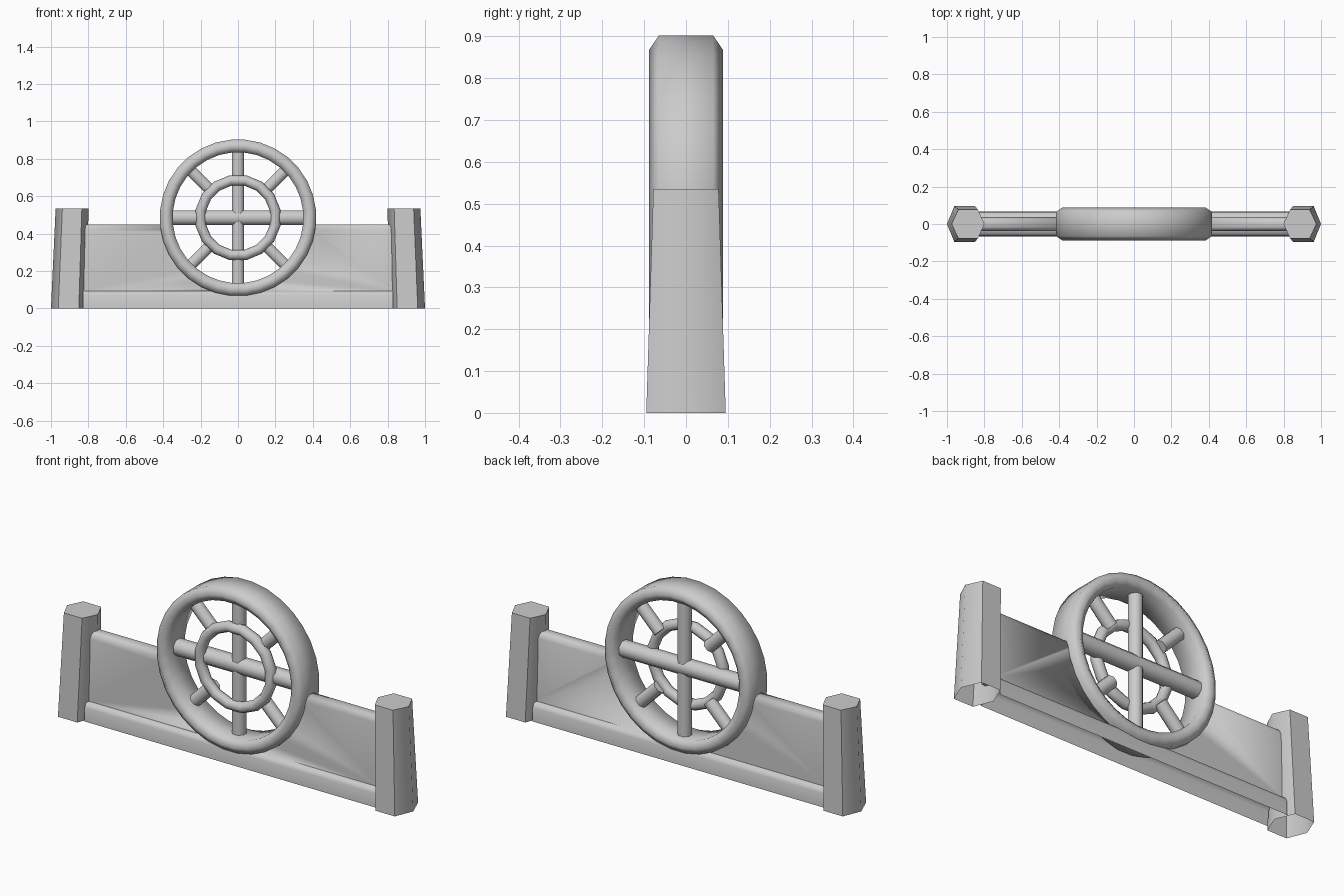
import bpy, bmesh
from math import pi, sin, cos
from mathutils import Matrix, Vector

if "Cube" in bpy.data.objects:
    bpy.data.objects.remove(bpy.data.objects["Cube"])

HUB = 0.485  # wheel centre height


def finish(bm, name, angle=50):
    bmesh.ops.recalc_face_normals(bm, faces=bm.faces)
    me = bpy.data.meshes.new(name)
    bm.to_mesh(me)
    bm.free()
    ob = bpy.data.objects.new(name, me)
    bpy.context.collection.objects.link(ob)
    bpy.ops.object.select_all(action='DESELECT')
    ob.select_set(True)
    bpy.context.view_layer.objects.active = ob
    bpy.ops.object.shade_smooth_by_angle(angle=angle * pi / 180)
    return ob


def loft(name, loops, wrap=False, cap_start=False, cap_end=False, closed=True, angle=50):
    """Skin a list of equal-length point loops."""
    bm = bmesh.new()
    rings = [[bm.verts.new(p) for p in loop] for loop in loops]
    n = len(rings[0])
    for i in range(len(rings) if wrap else len(rings) - 1):
        a, b = rings[i], rings[(i + 1) % len(rings)]
        for j in range(n if closed else n - 1):
            k = (j + 1) % n
            bm.faces.new((a[j], a[k], b[k], b[j]))
    if cap_start:
        bm.faces.new(rings[0])
    if cap_end:
        bm.faces.new(rings[-1])
    return finish(bm, name, angle)


def hoop(name, section, segments):
    """Revolve a (radius, y) section about the wheel axis."""
    loops = []
    for i in range(segments):
        a = 2 * pi * (i + 0.5) / segments
        loops.append([(r * cos(a), y, HUB + r * sin(a)) for r, y in section])
    return loft(name, loops, wrap=True, angle=75)


def bar(name, r0, r1, angle, radius):
    """Eight-sided rod lying in the wheel plane."""
    bm = bmesh.new()
    bmesh.ops.create_cone(bm, cap_ends=True, segments=8, radius1=radius / cos(pi / 8),
                          radius2=radius / cos(pi / 8), depth=r1 - r0,
                          matrix=Matrix.Rotation(pi / 8, 4, 'Z'))
    bm.transform(Matrix.Translation((0, 0.01, HUB)) @ Matrix.Rotation(pi / 2 - angle, 4, 'Y')
                 @ Matrix.Translation((0, 0, (r0 + r1) / 2)))
    return finish(bm, name)


# Wheel rim and inner ring
hoop("wheel_rim", [(0.419, -0.065), (0.419, 0.065), (0.385, 0.088),
                   (0.35, 0.065), (0.35, -0.065), (0.385, -0.088)], 32)
hoop("inner_ring", [(0.203 + 0.028 * cos(k * pi / 4), -0.018 + 0.028 * sin(k * pi / 4))
                    for k in range(8)], 16)

# Spokes: two crossing bars and four short diagonals
bar("horizontal_bar", -0.36, 0.36, 0, 0.04)
bar("vertical_bar", -0.36, 0.36, pi / 2, 0.033)
for i in range(4):
    bar("diagonal_spoke", 0.2, 0.37, pi / 4 + i * pi / 2, 0.031)

# Tapered six-sided posts, leaning slightly inward, open underneath
for side in (-1, 1):
    loops = []
    for z, cx, rx, fx, ry in ((0, 0.906, 0.094, 0.055, 0.095), (0.535, 0.887, 0.088, 0.052, 0.078)):
        loops.append([(side * cx + x, y, z) for x, y in
                      ((rx, 0), (fx, ry), (-fx, ry), (-rx, 0), (-fx, -ry), (fx, -ry))])
    loft("post", loops, cap_end=True, angle=65)

# Wall panels with rounded top, cut where the wheel sits
half = [(0.037, 0.09), (0.037, 0.42), (0.03, 0.442), (0.018, 0.45)]
profile = half + [(-y, z) for y, z in reversed(half)]
panel = loft("wall_panel", [[(x, y, z) for y, z in profile] for x in (-0.85, 0.85)],
             cap_start=True, cap_end=True, angle=40)
cutter_bm = bmesh.new()
bmesh.ops.create_cone(cutter_bm, cap_ends=True, segments=32, radius1=0.41, radius2=0.41, depth=0.4,
                      matrix=Matrix.Translation((0, 0, HUB)) @ Matrix.Rotation(pi / 2, 4, 'X'))
cutter = finish(cutter_bm, "wheel_cutter")
cut = panel.modifiers.new("wheel_opening", 'BOOLEAN')
cut.operation = 'DIFFERENCE'
cut.solver = 'EXACT'
cut.object = cutter
bpy.context.view_layer.objects.active = panel
bpy.ops.object.modifier_apply(modifier=cut.name)
bpy.data.objects.remove(cutter, do_unlink=True)

# Base rail: a strip with bevelled top on each side of the panel
for side in (-1, 1):
    strip = [(0.066, 0), (0.064, 0.07), (0.055, 0.09), (0.035, 0.095)]
    loft("base_rail", [[(x, side * y, z) for y, z in strip] for x in (-0.83, 0.83)],
         closed=False, angle=60)
